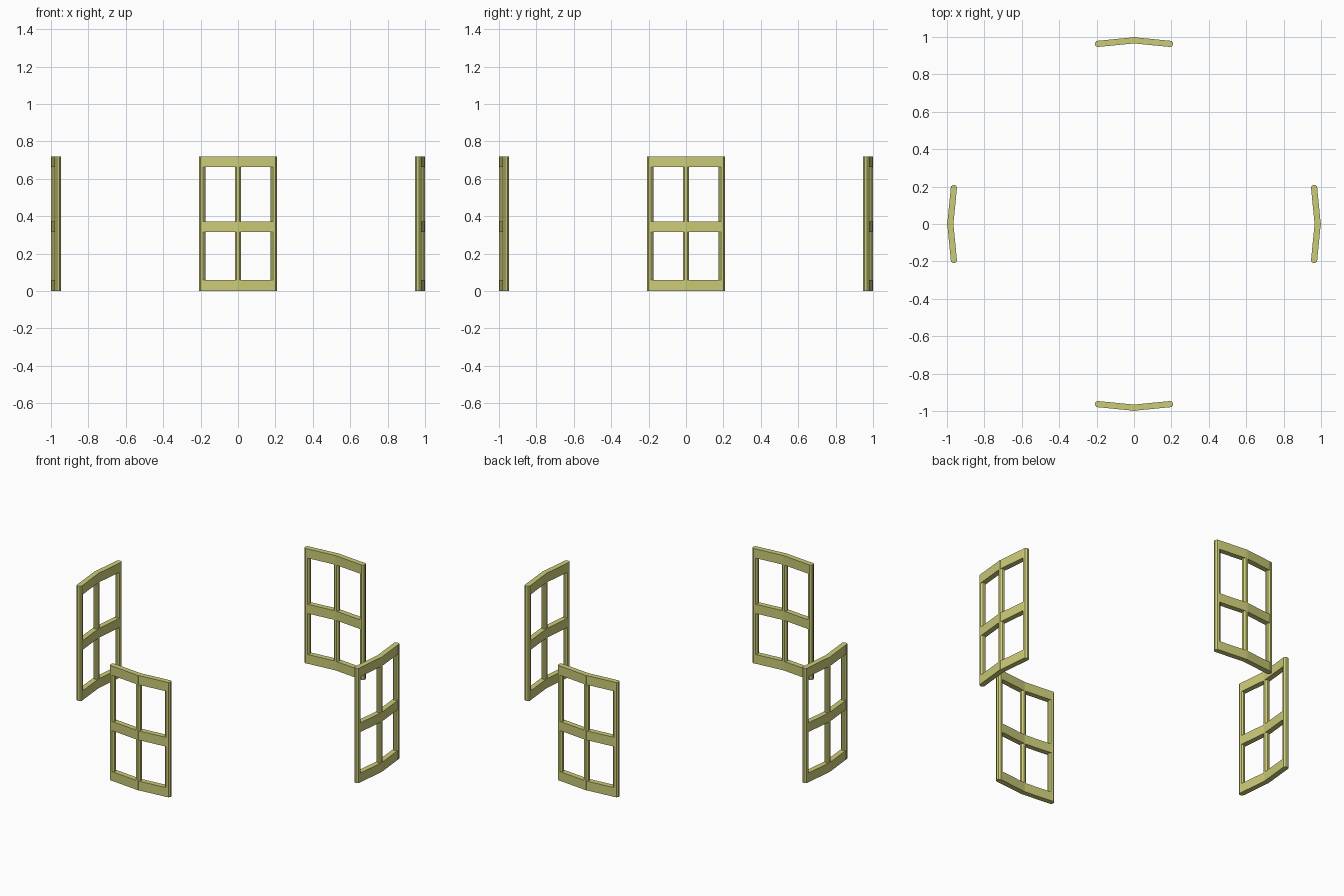
import bpy, bmesh, math
from mathutils import Matrix

if "Cube" in bpy.data.objects:
    bpy.data.objects.remove(bpy.data.objects["Cube"])

R = 0.982                    # ring radius through the post centres
STEP = math.radians(11.25)   # angle between neighbouring posts
H = 0.72                     # frame height
POST_R = 0.018
RAIL_T = 0.0165              # half thickness of the rails
RAIL_H = 0.058

mat = bpy.data.materials.new("olive yellow")
mat.diffuse_color = (0.60, 0.60, 0.19, 1)
mat.use_nodes = True
mat.node_tree.nodes["Principled BSDF"].inputs["Base Color"].default_value = mat.diffuse_color


def finish(bm, name):
    bmesh.ops.recalc_face_normals(bm, faces=bm.faces)
    me = bpy.data.meshes.new(name)
    bm.to_mesh(me)
    bm.free()
    me.materials.append(mat)
    ob = bpy.data.objects.new(name, me)
    bpy.context.collection.objects.link(ob)


def add_post(name, ang):
    bm = bmesh.new()
    m = Matrix.Translation((R * math.cos(ang), R * math.sin(ang), H / 2)) @ Matrix.Rotation(ang, 4, 'Z')
    bmesh.ops.create_cone(bm, cap_ends=True, segments=8, radius1=POST_R,
                          radius2=POST_R, depth=H, matrix=m @ Matrix.Rotation(math.pi / 8, 4, 'Z'))
    finish(bm, name)


def add_rail(name, mid, z0):
    # mitred bar that bends once at the middle post
    bm = bmesh.new()
    rings = []
    for k in (-1, 0, 1):
        a = mid + k * STEP
        rings.append([bm.verts.new((r * math.cos(a), r * math.sin(a), z))
                      for r, z in ((R - RAIL_T, z0), (R + RAIL_T, z0),
                                   (R + RAIL_T, z0 + RAIL_H), (R - RAIL_T, z0 + RAIL_H))])
    for a, b in zip(rings, rings[1:]):
        for i in range(4):
            j = (i + 1) % 4
            bm.faces.new((a[i], a[j], b[j], b[i]))
    bm.faces.new(rings[0])
    bm.faces.new(rings[-1])
    finish(bm, name)


# four bent window frames around the ring
for side, deg in (("front", -90), ("right", 0), ("back", 90), ("left", 180)):
    mid = math.radians(deg)
    for k, label in ((-1, "start"), (0, "middle"), (1, "end")):
        add_post(f"{side}_{label}_post", mid + k * STEP)
    for z0, label in ((0, "bottom"), (0.315, "middle"), (H - RAIL_H, "top")):
        add_rail(f"{side}_{label}_rail", mid, z0)
